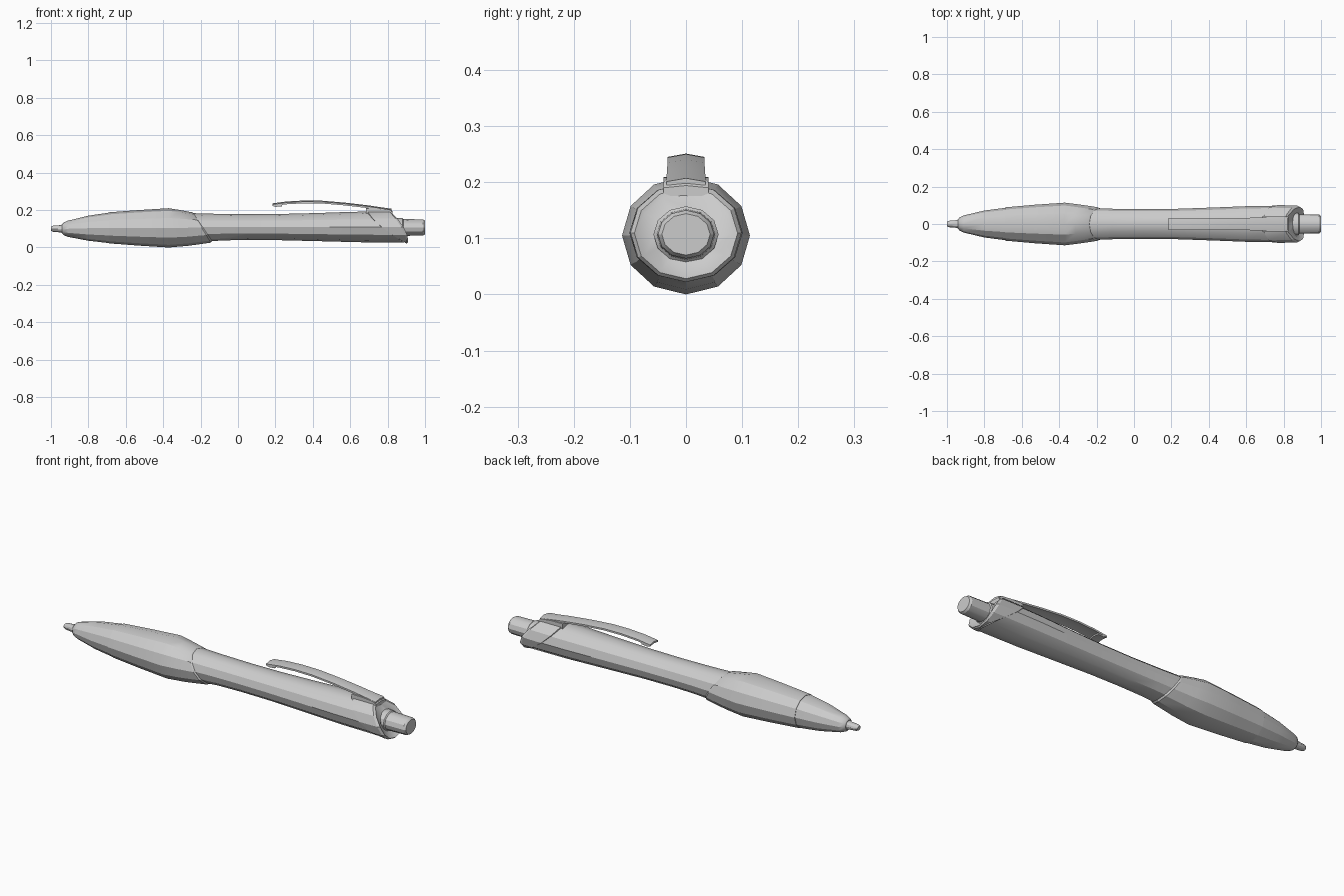
import bpy, bmesh, math

SIDES = 12


def finish(name, bm, angle=28):
    bmesh.ops.recalc_face_normals(bm, faces=bm.faces)
    mesh = bpy.data.meshes.new(name)
    bm.to_mesh(mesh)
    bm.free()
    ob = bpy.data.objects.new(name, mesh)
    bpy.context.collection.objects.link(ob)
    bpy.ops.object.select_all(action='DESELECT')
    ob.select_set(True)
    bpy.context.view_layer.objects.active = ob
    bpy.ops.object.shade_smooth_by_angle(angle=math.radians(angle))
    return ob


def skin(name, rings, angle=28):
    """Bridge equal-length closed rings of points and cap both ends."""
    bm = bmesh.new()
    loops = [[bm.verts.new(p) for p in ring] for ring in rings]
    n = len(loops[0])
    for a, b in zip(loops, loops[1:]):
        for i in range(n):
            j = (i + 1) % n
            bm.faces.new((a[i], a[j], b[j], b[i]))
    bm.faces.new(loops[0])
    bm.faces.new(loops[-1])
    return finish(name, bm, angle)


def ring(x, ry, rz, zc=0.105, shear=0.0, bow=0.0):
    """Elliptical ring around the pen axis, optionally slanted and bowed."""
    pts = []
    for i in range(SIDES):
        a = math.tau * i / SIDES
        t = math.cos(a)
        pts.append((x - shear * t + bow * t * t, ry * math.sin(a), zc + rz * t))
    return pts


def tube(name, stations):
    return skin(name, [ring(*s) for s in stations])


# Writing point
tube("writing_tip", [
    (-1.0, .012, .011, .1), (-.99, .017, .016, .1),
    (-.955, .020, .019, .1), (-.92, .028, .026, .1)])

# Nose cone
tube("nose_cone", [
    (-.94, .026, .025, .1), (-.932, .036, .034, .1), (-.91, .046, .043, .1),
    (-.80, .072, .067, .103), (-.685, .087, .082, .105)])

# Soft grip with slanted rear edge
tube("grip", [
    (-.69, .089, .083), (-.53, .103, .095), (-.37, .114, .105),
    (-.29, .104, .096, .105, .025), (-.195, .090, .081, .107, .05),
    (-.188, .084, .075, .108, .05)])

# Barrel, slanted at both ends
tube("barrel", [
    (-.21, .085, .076, .108, .05), (-.10, .081, .071, .109, .02),
    (.05, .079, .069, .109), (.22, .081, .070, .109),
    (.42, .088, .075, .109), (.62, .096, .081, .109, .03),
    (.77, .098, .083, .109, .10, .02)])

# End cap with a shallow dished face
tube("end_cap", [
    (.765, .094, .080, .110, .105, .028),
    (.767, .101, .088, .110, .105, .028),
    (.872, .099, .088, .110, .050, -.018),
    (.886, .092, .081, .109, .048, -.024),
    (.880, .084, .074, .108, .042, -.020),
    (.865, .055, .048, .107, .015)])

# Push button
tube("push_button", [
    (.84, .058, .050, .107), (.88, .058, .050, .107), (.885, .052, .045, .107),
    (.99, .050, .043, .107), (1.0, .043, .037, .107)])


def strap(x, z, w, thick, crown=.006):
    """Arched rectangular section for the clip."""
    return [(x, -w, z - crown), (x, 0, z), (x, w, z - crown),
            (x, w, z - crown - thick), (x, 0, z - thick), (x, -w, z - crown - thick)]


# Springy pocket clip
skin("clip", [strap(x, z, w, .009) for x, z, w in (
    (.185, .236, .033), (.26, .246, .033), (.35, .251, .033), (.45, .250, .033),
    (.57, .240, .033), (.69, .226, .034), (.82, .207, .035))])

# Hooked lip under the clip's free end
skin("clip_lip", [strap(x, z, .032, .007, .004) for x, z in (
    (.185, .233), (.20, .228), (.235, .231))])

# Mount joining clip to cap
skin("clip_mount", [strap(x, z, .040, d, .004) for x, z, d in (
    (.685, .213, .030), (.75, .212, .036), (.81, .206, .040), (.825, .194, .030))])
